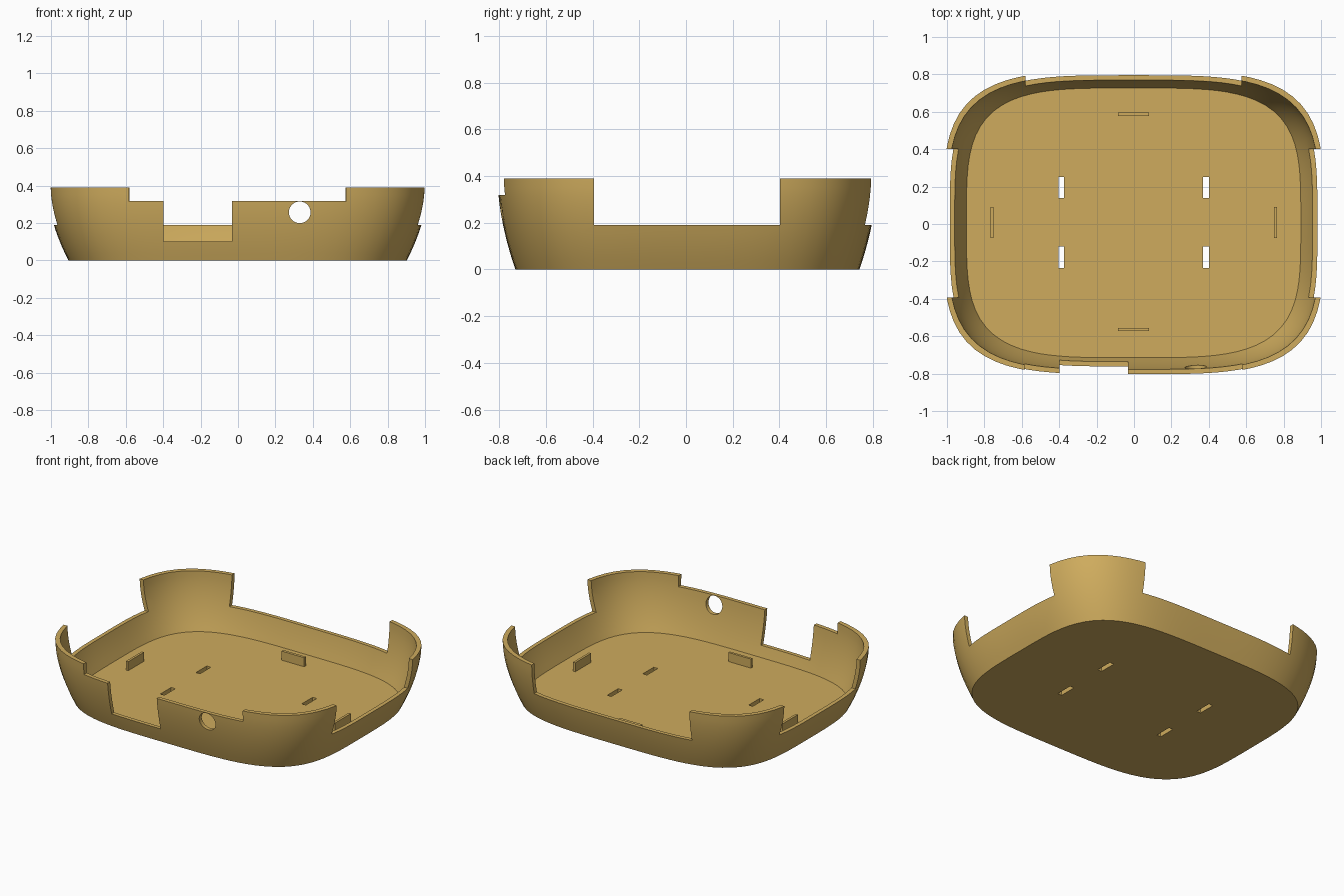
import bpy, bmesh, math

if "Cube" in bpy.data.objects:
    bpy.data.objects.remove(bpy.data.objects["Cube"])

CX, CY = -0.002, 0.006      # centre of the tray outline
TOP, FLOOR, WALL = 0.39, 0.03, 0.026
EXP, SEGS = 3.8, 112

tan = bpy.data.materials.new("tan plastic")
tan.diffuse_color = (0.62, 0.41, 0.11, 1)
tan.use_nodes = True
tan.node_tree.nodes["Principled BSDF"].inputs["Base Color"].default_value = tan.diffuse_color


def new_object(name, bm):
    bmesh.ops.recalc_face_normals(bm, faces=bm.faces[:])
    mesh = bpy.data.meshes.new(name)
    bm.to_mesh(mesh)
    bm.free()
    mesh.materials.append(tan)
    ob = bpy.data.objects.new(name, mesh)
    bpy.context.collection.objects.link(ob)
    return ob


def box(name, x0, x1, y0, y1, z0, z1):
    bm = bmesh.new()
    bmesh.ops.create_cube(bm, size=1)
    for v in bm.verts:
        v.co = ((x0 + x1) / 2 + v.co.x * (x1 - x0),
                (y0 + y1) / 2 + v.co.y * (y1 - y0),
                (z0 + z1) / 2 + v.co.z * (z1 - z0))
    return new_object(name, bm)


def ring(bm, z, inset):
    """Rounded-rectangle ring that flares outward with height."""
    k = max(0, 1 - z / TOP) ** 1.75
    a, b = 1.018 - 0.113 * k - inset, 0.813 - 0.076 * k - inset
    pts = []
    for i in range(SEGS):
        t = 2 * math.pi * i / SEGS
        c, s = math.cos(t), math.sin(t)
        r = (abs(c / a) ** EXP + abs(s / b) ** EXP) ** (-1 / EXP)
        pts.append(bm.verts.new((CX + r * c, CY + r * s, z)))
    return pts


# Tray shell: outside going up, inside going down, floor faces at both ends
bm = bmesh.new()
N = 10
rings = [ring(bm, TOP * i / N, 0) for i in range(N + 1)]
rings += [ring(bm, TOP + (FLOOR - TOP) * i / N, WALL) for i in range(N + 1)]
for lo, hi in zip(rings, rings[1:]):
    for i in range(SEGS):
        j = (i + 1) % SEGS
        bm.faces.new((lo[i], lo[j], hi[j], hi[i]))
bm.faces.new(rings[0])
bm.faces.new(rings[-1])
tray = new_object("tray_shell", bm)

# Openings in the walls
cutters = [
    box("left_opening", -1.2, -0.8, -0.393, 0.402, 0.19, 0.6),
    box("right_opening", 0.8, 1.2, -0.393, 0.402, 0.19, 0.6),
    box("back_opening", -0.58, 0.575, 0.6, 1.0, 0.19, 0.6),
    box("front_lowered_rim", -0.585, 0.58, -1.0, -0.6, 0.318, 0.6),
    box("front_port", -0.397, -0.033, -1.0, -0.6, 0.10, 0.7),
]
# Slots through the floor
for x in (-0.39, 0.385):
    for y in (-0.177, 0.195):
        cutters.append(box("floor_slot_cutter", x - 0.015, x + 0.015,
                           y - 0.057, y + 0.057, -0.1, 0.1))
# Round hole in the front wall
bm = bmesh.new()
bmesh.ops.create_cone(bm, cap_ends=True, segments=40, radius1=0.058,
                      radius2=0.058, depth=0.4)
for v in bm.verts:
    x, y, z = v.co
    v.co = (0.33 + x, -0.8 + z, 0.257 + y)
cutters.append(new_object("round_hole_cutter", bm))

bpy.context.view_layer.objects.active = tray
for cut in cutters:
    mod = tray.modifiers.new("cut", 'BOOLEAN')
    mod.operation, mod.solver, mod.object = 'DIFFERENCE', 'EXACT', cut
    bpy.ops.object.modifier_apply(modifier=mod.name)
for cut in cutters:
    bpy.data.objects.remove(cut, do_unlink=True)

tray.select_set(True)
bpy.ops.object.shade_smooth_by_angle(angle=math.radians(25))

# Small upright tabs on the floor
Z0, Z1 = FLOOR - 0.01, 0.09
box("back_tab", -0.085, 0.08, 0.577, 0.595, Z0, Z1)
box("front_tab", -0.085, 0.08, -0.573, -0.557, Z0, Z1)
box("left_tab", -0.768, -0.752, -0.075, 0.09, Z0, Z1)
box("right_tab", 0.748, 0.764, -0.075, 0.09, Z0, Z1)
